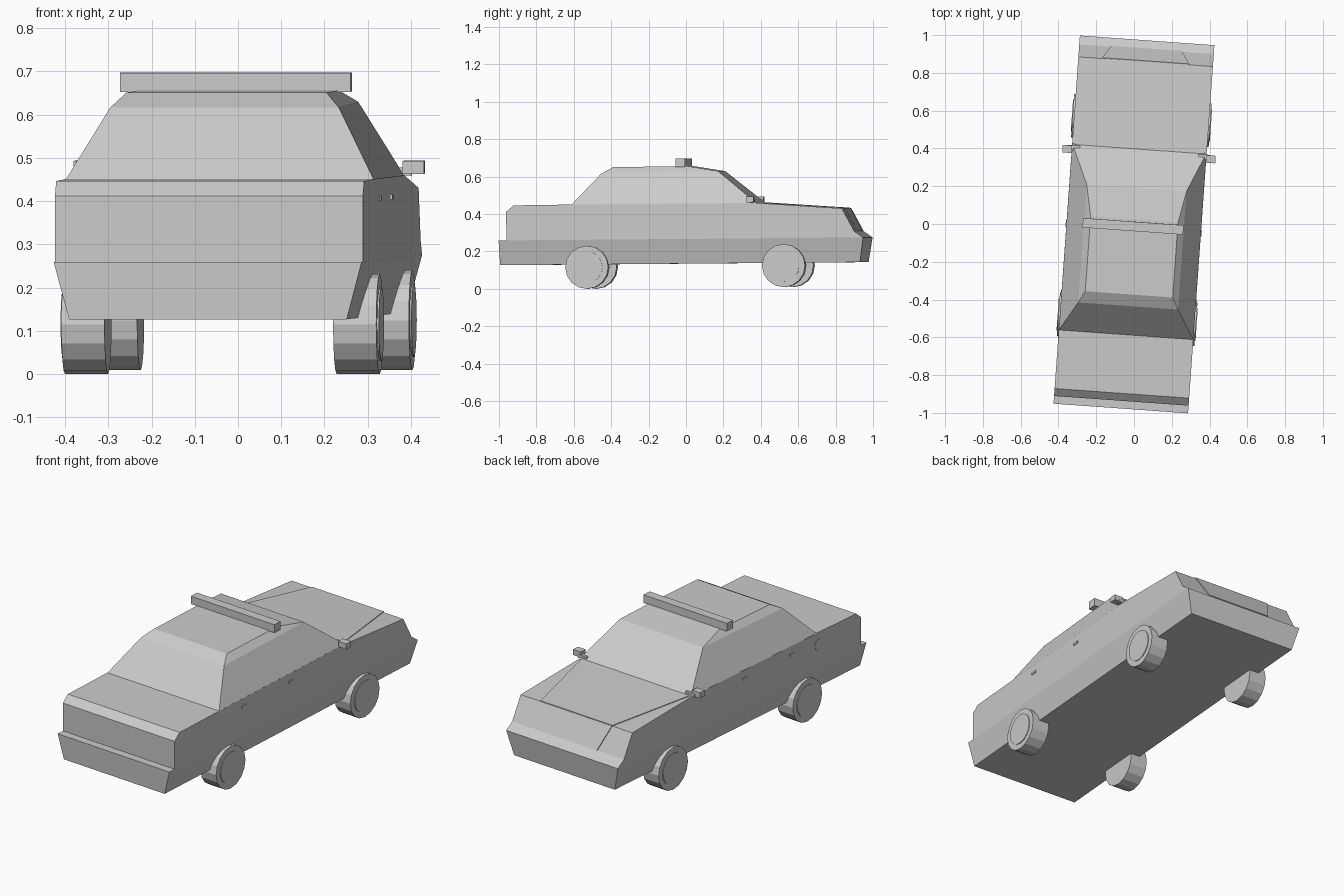
import bpy, bmesh, math
from mathutils import Matrix, Vector

cube = bpy.data.objects.get("Cube")
if cube:
    bpy.data.objects.remove(cube, do_unlink=True)

# The whole car is parked slightly turned, with its nose a little raised
PLACE = Matrix.Rotation(math.radians(-4.1), 4, 'Z') @ Matrix.Rotation(0.0085, 4, 'X')

grey = bpy.data.materials.new("plain grey")
grey.use_nodes = True
grey.diffuse_color = (0.6, 0.6, 0.6, 1)
grey.node_tree.nodes["Principled BSDF"].inputs["Base Color"].default_value = (0.6, 0.6, 0.6, 1)


def finish(name, bm):
    bmesh.ops.recalc_face_normals(bm, faces=bm.faces)
    mesh = bpy.data.meshes.new(name)
    bm.to_mesh(mesh)
    bm.free()
    mesh.materials.append(grey)
    obj = bpy.data.objects.new(name, mesh)
    obj.matrix_world = PLACE
    bpy.context.collection.objects.link(obj)
    return obj


def loft(name, rings):
    """Skin a stack of point rings and cap both ends."""
    bm = bmesh.new()
    loops = [[bm.verts.new(p) for p in ring] for ring in rings]
    for a, b in zip(loops, loops[1:]):
        for i in range(len(a)):
            j = (i + 1) % len(a)
            bm.faces.new((a[i], a[j], b[j], b[i]))
    bm.faces.new(loops[0])
    bm.faces.new(loops[-1])
    return finish(name, bm)


def level(half, back, z_back, front, z_front):
    """Four-cornered ring, symmetric about the car's centre line."""
    return [(-half, back, z_back), (half, back, z_back),
            (half, front, z_front), (-half, front, z_front)]


def box(name, centre, size):
    bm = bmesh.new()
    bmesh.ops.create_cube(bm, size=1)
    bmesh.ops.scale(bm, vec=size, verts=bm.verts)
    bmesh.ops.translate(bm, vec=centre, verts=bm.verts)
    return finish(name, bm)


def disc(name, centre, radius, width, sides=16):
    bm = bmesh.new()
    bmesh.ops.create_cone(bm, cap_ends=True, segments=sides, radius1=radius,
                          radius2=radius, depth=width)
    bmesh.ops.transform(bm, verts=bm.verts,
                        matrix=Matrix.Translation(centre) @ Matrix.Rotation(math.pi / 2, 4, 'Y'))
    return finish(name, bm)


# Lower body with bumpers, tapering towards the floor
W = 0.357
loft("lower_body", [level(0.322, -0.972, 0.135, 0.957, 0.135),
                    level(W, -0.977, 0.267, 0.977, 0.267)])

# Upper body: side profile carried across the width
profile = [(-0.935, 0.267), (-0.935, 0.42), (-0.895, 0.454), (-0.585, 0.456),
           (0.407, 0.456), (0.865, 0.423), (0.93, 0.30), (0.977, 0.267)]
loft("upper_body", [[(x, y, z) for y, z in profile] for x in (-W, W)])

# Cabin: shoulder, top of glass, roof
loft("cabin", [level(W, -0.585, 0.455, 0.407, 0.455),
               level(0.265, -0.43, 0.62, 0.197, 0.628),
               level(0.232, -0.368, 0.654, 0.03, 0.656)])

# Bonnet panel and grille panel, thin plates laid on the body
rows = [(0.345, 0.40, 0.456), (0.23, 0.865, 0.423), (0.187, 0.93, 0.30)]
for name, (a, b), lift in (("bonnet_panel", rows[:2], Vector((0, 0, 0.004))),
                           ("grille_panel", rows[1:], Vector((0, 0.005, 0.002)))):
    ring = [Vector((-a[0], a[1], a[2])), Vector((a[0], a[1], a[2])),
            Vector((b[0], b[1], b[2])), Vector((-b[0], b[1], b[2]))]
    loft(name, [ring, [p + lift for p in ring]])

# Roof bar
box("roof_light_bar", (-0.004, -0.007, 0.675), (0.534, 0.05, 0.044))

for side, s in (("left", 1), ("right", -1)):
    # Door mirror on a short stalk
    box(side + "_mirror", (s * 0.381, 0.375, 0.475), (0.05, 0.04, 0.03))
    box(side + "_mirror_stalk", (s * 0.345, 0.385, 0.465), (0.06, 0.025, 0.018))
    for end, y in (("front", 0.55), ("rear", -0.505)):
        # Wheel with a shallow hub cap
        disc(f"{side}_{end}_wheel", (s * 0.315, y, 0.12), 0.1155, 0.1)
        disc(f"{side}_{end}_hub", (s * 0.366, y, 0.12), 0.085, 0.006)
    for end, y in (("front", -0.02), ("rear", -0.39)):
        box(f"{side}_{end}_door_handle", (s * W, y, 0.41), (0.008, 0.035, 0.012))

# Fuel flap
disc("fuel_flap", (-W, -0.6, 0.39), 0.03, 0.004)
